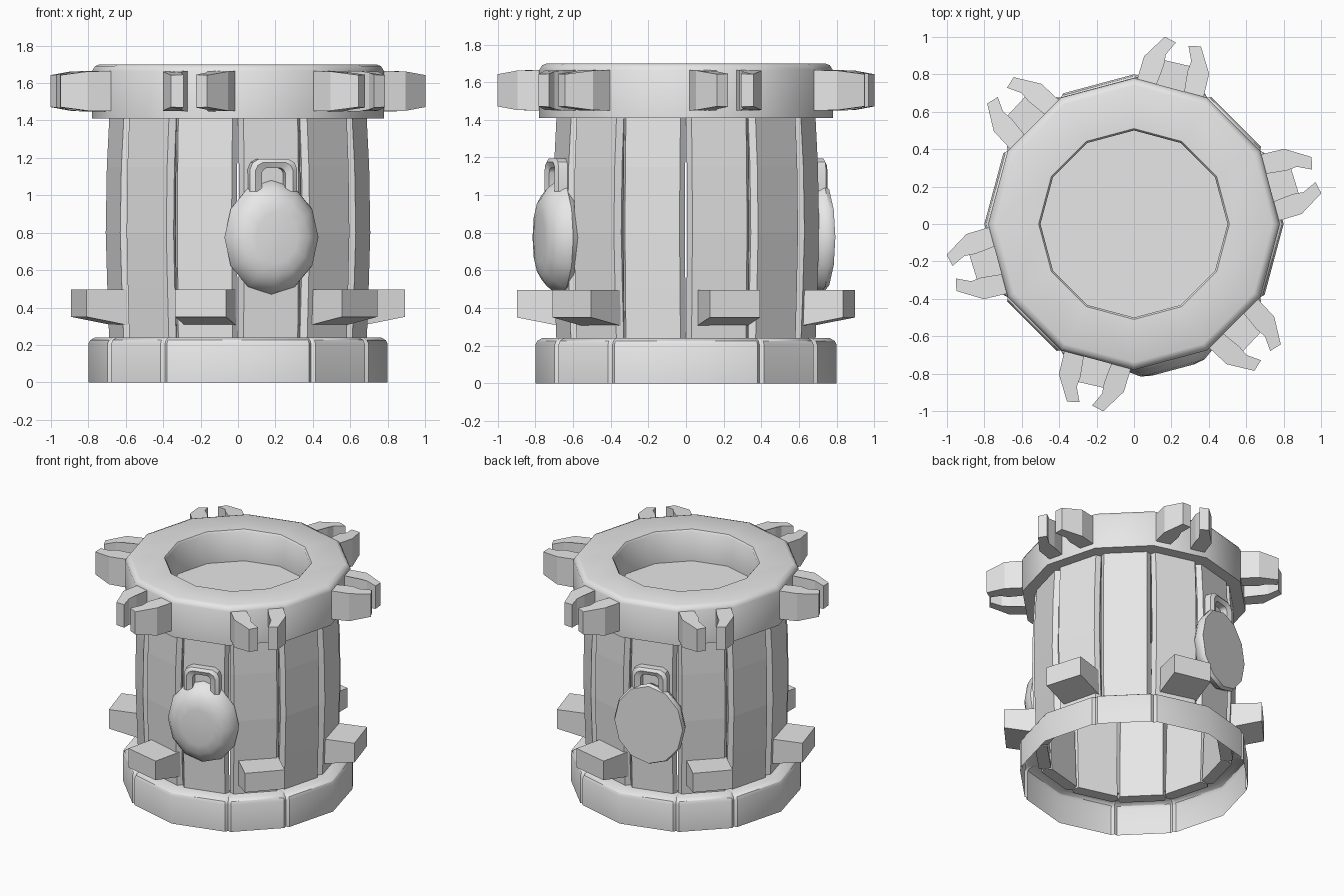
import bpy
import bmesh
from math import cos, sin, radians, tau
from mathutils import Matrix, Vector

if "Cube" in bpy.data.objects:
    bpy.data.objects.remove(bpy.data.objects["Cube"])

stone = bpy.data.materials.new("plain_grey")
stone.use_nodes = True
GREY = (0.8, 0.8, 0.8, 1)
stone.diffuse_color = GREY
stone.node_tree.nodes["Principled BSDF"].inputs["Base Color"].default_value = GREY


def finish(name, bm, matrix=Matrix(), smooth=0):
    bmesh.ops.recalc_face_normals(bm, faces=bm.faces)
    mesh = bpy.data.meshes.new(name)
    bm.to_mesh(mesh)
    bm.free()
    mesh.transform(matrix)
    mesh.materials.append(stone)
    if smooth:
        for p in mesh.polygons:
            p.use_smooth = True
        mesh.set_sharp_from_angle(angle=radians(smooth))
    obj = bpy.data.objects.new(name, mesh)
    bpy.context.collection.objects.link(obj)
    return obj


def loft(rings, cap_start=True, cap_end=True):
    """Skin closed rings of points one after another."""
    bm = bmesh.new()
    loops = [[bm.verts.new(p) for p in ring] for ring in rings]
    n = len(loops[0])
    for a, b in zip(loops, loops[1:]):
        for i in range(n):
            j = (i + 1) % n
            bm.faces.new((a[i], a[j], b[j], b[i]))
    if cap_start:
        bm.faces.new(loops[0])
    if cap_end:
        bm.faces.new(loops[-1])
    return bm


def turned(outline, profile, **caps):
    """Scale a flat outline by each (radius, height) of a profile."""
    return loft([[(x * r, y * r, z) for x, y in outline] for r, z in profile], **caps)


def spin(angle):
    return Matrix.Rotation(radians(angle), 4, 'Z')


dozen = [Vector((cos(i * tau / 12), sin(i * tau / 12))) for i in range(12)]

# Top ring with a shallow basin
finish("top_ring", turned(dozen, [
    (0.5, 1.46), (0.5, 1.685), (0.51, 1.697), (0.74, 1.70), (0.765, 1.69),
    (0.78, 1.665), (0.78, 1.41)]), smooth=40)

# Base ring, an open shell with V grooves at two of every three corners
grooved = []
for i, corner in enumerate(dozen):
    if i % 3 == 0:
        grooved.append(corner)
    else:
        grooved += [corner.lerp(dozen[i - 1], 0.05), corner * 0.975,
                    corner.lerp(dozen[(i + 1) % 12], 0.05)]
finish("base_ring", turned(grooved, [
    (0.8, 0), (0.8, 0.205), (0.79, 0.225), (0.765, 0.24), (0.64, 0.24)],
    cap_start=False, cap_end=False), smooth=32)

# Twelve slightly bowed staves with chamfered edges
bow = [(0.672, 0.2), (0.683, 0.5), (0.692, 0.8), (0.686, 1.15), (0.672, 1.42)]
section = [(-0.085, -0.148), (-0.035, -0.17), (0, -0.15),
           (0, 0.15), (-0.035, 0.17), (-0.085, 0.148)]
for i in range(12):
    bm = loft([[(u + du, t, z) for du, t in section] for u, z in bow])
    finish("stave", bm, spin(15 + 30 * i))

# Six claws of two curved prongs each, with a bracket block below
prong = [(0.72, 0.185), (0.88, 0.18), (1.01, 0.1), (0.995, 0.035),
         (0.92, 0.07), (0.86, 0.065), (0.72, 0.08)]
for i in range(6):
    angle = 15 + 60 * i
    for side in (-1, 1):
        rings = []
        for way in (-1, 1):
            rings.append([(u, side * t, 1.557 + way * (0.108 - max(0, u - 0.86) * 0.15))
                          for u, t in prong])
        finish("claw_prong", loft(rings), spin(angle))
    block = [[(u, t, z) for t, z in ((-0.14, low), (0.14, low), (0.14, 0.495), (-0.14, 0.495))]
             for u, low in ((0.63, 0.3), (0.89, 0.35))]
    finish("bracket_block", loft(block), spin(angle + 2))

# Two hanging medallions: a domed one in front, a flat one behind
oval = [(0.26 * x, 0.305 * y) for x, y in dozen]
upright = Matrix(((0, 0, 1, 0), (1, 0, 0, 0), (0, 1, 0, 0.775), (0, 0, 0, 1)))
dome = [(0.93, 0.66), (1, 0.69), (0.97, 0.72), (0.85, 0.765), (0.68, 0.797), (0.45, 0.808)]
flat = [(0.85, 0.66), (0.95, 0.69), (1, 0.73), (0.96, 0.755)]
arch = [(0.13, 0), (0.13, 0.12), (0.115, 0.155), (0.08, 0.175)]
hole = [(0.065, 0), (0.065, 0.1), (0.055, 0.117), (0.04, 0.125)]
for name, angle, profile in (("front", 285, dome), ("back", 105, flat)):
    finish(name + "_medallion", turned(oval, profile), spin(angle) @ upright, smooth=40)
    outer = arch + [(-t, z) for t, z in reversed(arch)]
    inner = hole + [(-t, z) for t, z in reversed(hole)]
    # Arched hanger: a square section swept over the top
    sections = []
    for (a, b), (c, d) in zip(outer, inner):
        sections.append([(0.66, a, b), (0.735, a, b), (0.75, a * 0.6 + c * 0.4, b * 0.6 + d * 0.4),
                         (0.735, c, d), (0.66, c, d)])
    finish(name + "_hanger", loft(sections),
           spin(angle) @ Matrix.Translation((0, 0, 1.02)), smooth=35)
